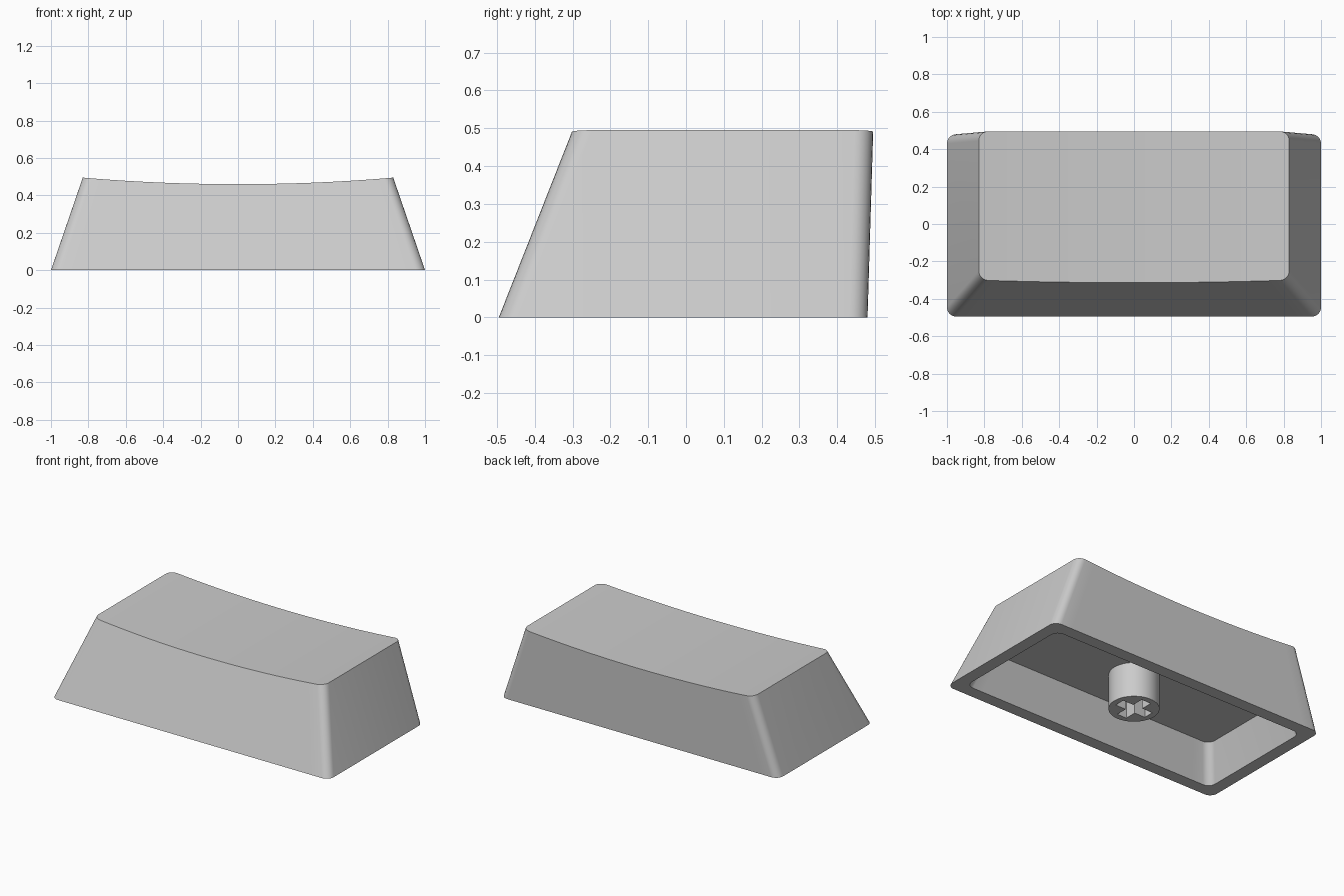
import bpy, bmesh
from math import sin, cos, pi

cube = bpy.data.objects.get("Cube")
if cube:
    bpy.data.objects.remove(cube)

grey = bpy.data.materials.new("light_grey_plastic")
grey.use_nodes = True
colour = (0.6, 0.6, 0.6, 1)
grey.diffuse_color = colour
grey.node_tree.nodes["Principled BSDF"].inputs["Base Color"].default_value = colour

TOP = 0.495


def outline(half_x, y0, y1, r=0.05, arc=6, cols=24):
    """Rounded rectangle as columns of (x, front y, back y), left to right."""
    corner = [(half_x - r + r * cos(a), r - r * sin(a))
              for a in (pi / 2 * i / arc for i in range(arc + 1))]
    flat = half_x - r
    columns = [(-x, d) for x, d in corner]
    columns += [(flat * (2 * i / cols - 1), 0) for i in range(1, cols)]
    columns += corner[::-1]
    return [(x, y0 + d, y1 - d) for x, d in columns]


def level(columns, z):
    return [((x, f, z), (x, b, z)) for x, f, b in columns]


def dished(low, high):
    """Points where the sloping walls meet the scooped top."""
    points = []
    for p, q in zip(low, high):
        t = (0.46 + 0.035 * (q[0] / 0.83) ** 2) / TOP
        x, f, b = (u + (v - u) * t for u, v in zip(p, q))
        points.append(((x, f, t * TOP), (x, b, t * TOP)))
    return points


def smooth(obj):
    bpy.ops.object.select_all(action='DESELECT')
    obj.select_set(True)
    bpy.context.view_layer.objects.active = obj
    if obj.type == 'CURVE':
        bpy.ops.object.convert(target='MESH')
    bpy.ops.object.shade_smooth_by_angle(angle=0.5)


# Hollow shell: ceiling, inner rim, outer rim and scooped top joined in order
base = outline(1.0, -0.495, 0.48)
layers = [level(outline(0.845, -0.33, 0.40), 0.225),
          level(outline(0.92, -0.415, 0.40), 0),
          level(base, 0),
          dished(base, outline(0.83, -0.30, 0.495))]
bm = bmesh.new()
rings = []
for layer in layers:
    pairs = [[bm.verts.new(p) for p in pair] for pair in layer]
    rings.append([f for f, b in pairs] + [b for f, b in reversed(pairs)])
for low, high in zip(rings, rings[1:]):
    n = len(low)
    for i in range(n):
        j = (i + 1) % n
        bm.faces.new((low[i], low[j], high[j], high[i]))
for ring in (rings[0], rings[-1]):
    for i in range(len(ring) // 2 - 1):
        bm.faces.new((ring[i], ring[i + 1], ring[-i - 2], ring[-i - 1]))
bmesh.ops.recalc_face_normals(bm, faces=bm.faces)
mesh = bpy.data.meshes.new("cap_shell")
bm.to_mesh(mesh)
bm.free()
mesh.materials.append(grey)
shell = bpy.data.objects.new("cap_shell", mesh)
bpy.context.collection.objects.link(shell)
smooth(shell)

# Round mounting stem with a cross-shaped socket
curve = bpy.data.curves.new("mounting_stem", 'CURVE')
curve.dimensions = '2D'
curve.fill_mode = 'BOTH'
curve.extrude = 0.1135
circle = [(0.148 * cos(pi * i / 24), 0.148 * sin(pi * i / 24)) for i in range(48)]
cross = []
w, l = 0.034, 0.11
for k in range(4):
    c, s = round(cos(k * pi / 2)), round(sin(k * pi / 2))
    cross += [(x * c - y * s, x * s + y * c) for x, y in ((l, -w), (l, w), (w, w))]
for points in (circle, cross):
    spline = curve.splines.new('POLY')
    spline.points.add(len(points) - 1)
    for p, (x, y) in zip(spline.points, points):
        p.co = (x, y, 0, 1)
    spline.use_cyclic_u = True
curve.materials.append(grey)
stem = bpy.data.objects.new("mounting_stem", curve)
stem.location.z = 0.1135
bpy.context.collection.objects.link(stem)
smooth(stem)
